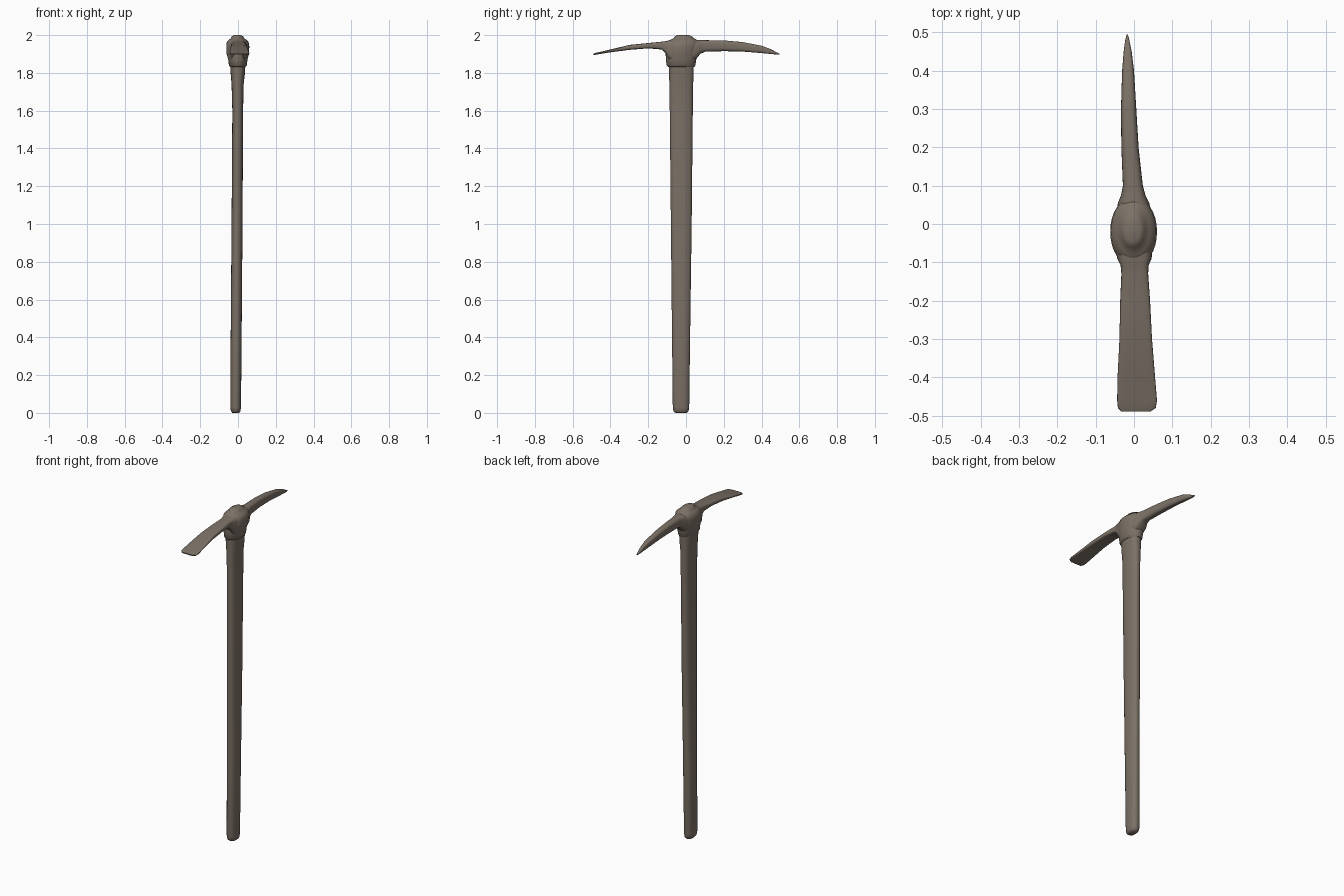
import bpy
import bmesh
import math

cube = bpy.data.objects.get("Cube")
if cube:
    bpy.data.objects.remove(cube, do_unlink=True)

SIDES = 32


def make_material(name, colour):
    mat = bpy.data.materials.new(name)
    mat.use_nodes = True
    mat.diffuse_color = colour
    mat.node_tree.nodes["Principled BSDF"].inputs["Base Color"].default_value = colour
    return mat


weathered_brown = make_material("weathered brown", (0.2, 0.165, 0.133, 1))


def outline(bounds, power):
    """Rounded-box outline inside (u low, u high, v low, v high)."""
    u_low, u_high, v_low, v_high = bounds
    points = []
    for i in range(SIDES):
        angle = math.tau * i / SIDES
        c, s = math.cos(angle), math.sin(angle)
        c = math.copysign(abs(c) ** (2 / power), c)
        s = math.copysign(abs(s) ** (2 / power), s)
        points.append(((u_low + u_high + c * (u_high - u_low)) / 2,
                       (v_low + v_high + s * (v_high - v_low)) / 2))
    return points


def loft(name, sections, axis, power):
    """Skin rounded sections (position, bounds...) along the y or z axis."""
    bm = bmesh.new()
    rings = []
    for position, *bounds in sections:
        ring = []
        for u, v in outline(bounds, power):
            place = (u, v, position) if axis == "z" else (u, position, v)
            ring.append(bm.verts.new(place))
        rings.append(ring)
    for lower, upper in zip(rings, rings[1:]):
        for i in range(SIDES):
            j = (i + 1) % SIDES
            bm.faces.new((lower[i], lower[j], upper[j], upper[i]))
    bm.faces.new(rings[0])
    bm.faces.new(rings[-1])
    bmesh.ops.recalc_face_normals(bm, faces=bm.faces)
    mesh = bpy.data.meshes.new(name)
    bm.to_mesh(mesh)
    bm.free()
    mesh.materials.append(weathered_brown)
    part = bpy.data.objects.new(name, mesh)
    bpy.context.collection.objects.link(part)
    bpy.ops.object.select_all(action="DESELECT")
    part.select_set(True)
    bpy.context.view_layer.objects.active = part
    bpy.ops.object.shade_smooth_by_angle(angle=math.radians(50))
    return part


# Handle: flattened oval shaft, flaring just under the head
loft("handle", [
    (0, -.03, .006, -.055, .005),
    (.008, -.037, .013, -.066, .013),
    (.03, -.041, .016, -.07, .017),
    (.5, -.038, .02, -.075, .023),
    (1, -.034, .024, -.08, .03),
    (1.6, -.03, .027, -.086, .036),
    (1.74, -.034, .03, -.088, .038),
    (1.8, -.039, .037, -.09, .04),
    (1.86, -.042, .04, -.092, .042),
], "z", 2.4)

# Eye of the head: collar, swelling socket and the handle end on top
loft("head_eye", [
    (1.832, -.042, .04, -.095, .045),
    (1.84, -.048, .047, -.103, .05),
    (1.87, -.052, .05, -.106, .054),
    (1.9, -.06, .058, -.108, .06),
    (1.94, -.062, .06, -.108, .068),
    (1.965, -.059, .056, -.1, .068),
    (1.977, -.046, .042, -.08, .055),
    (1.983, -.037, .032, -.066, .042),
    (1.993, -.033, .027, -.06, .032),
    (2, -.022, .016, -.045, .015),
], "z", 2.1)

# Broad adze blade reaching forward
loft("adze_blade", [
    (-.49, -.032, .042, 1.896, 1.902),
    (-.48, -.042, .057, 1.896, 1.906),
    (-.46, -.044, .06, 1.899, 1.91),
    (-.4, -.043, .055, 1.909, 1.924),
    (-.3, -.038, .047, 1.922, 1.948),
    (-.2, -.036, .042, 1.93, 1.958),
    (-.13, -.033, .037, 1.924, 1.965),
    (-.108, -.035, .038, 1.905, 1.968),
    (-.09, -.044, .046, 1.87, 1.972),
    (-.05, -.05, .05, 1.86, 1.974),
], "y", 4)

# Tapering pick point reaching back
loft("pick_point", [
    (.03, -.045, .044, 1.86, 1.976),
    (.055, -.042, .04, 1.875, 1.975),
    (.075, -.034, .03, 1.9, 1.974),
    (.1, -.029, .023, 1.912, 1.973),
    (.2, -.033, .012, 1.915, 1.972),
    (.3, -.034, .006, 1.913, 1.963),
    (.4, -.031, 0, 1.905, 1.944),
    (.45, -.027, -.006, 1.9, 1.925),
    (.48, -.023, -.012, 1.897, 1.909),
    (.495, -.019, -.016, 1.897, 1.901),
], "y", 3)
